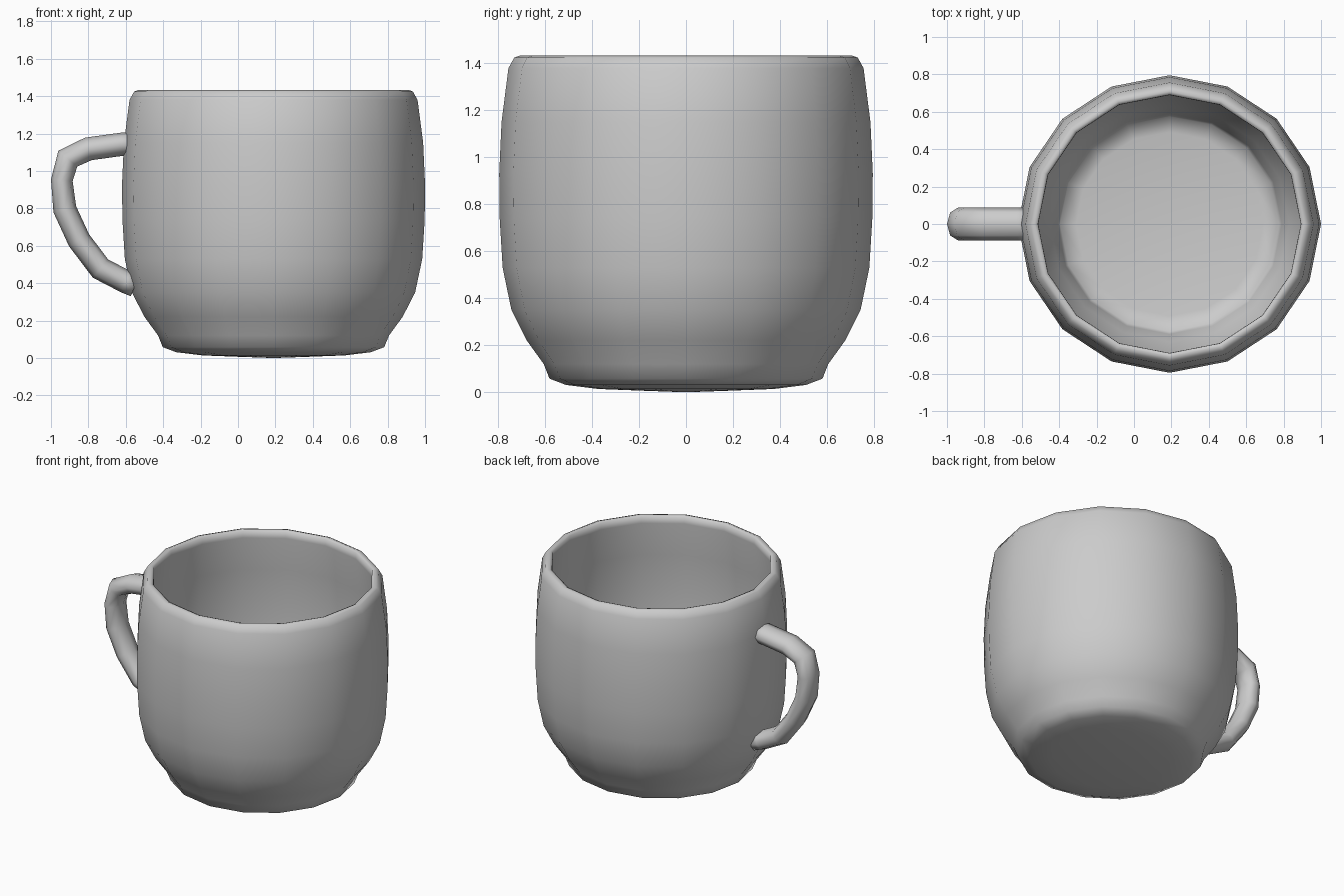
import bpy, bmesh
from math import cos, sin, pi
from mathutils import Vector

if "Cube" in bpy.data.objects:
    bpy.data.objects.remove(bpy.data.objects["Cube"])


def finish(bm, name):
    bmesh.ops.recalc_face_normals(bm, faces=bm.faces)
    for f in bm.faces:
        f.smooth = True
    mesh = bpy.data.meshes.new(name)
    bm.to_mesh(mesh)
    bm.free()
    obj = bpy.data.objects.new(name, mesh)
    bpy.context.collection.objects.link(obj)
    return obj


def skin(bm, rings):
    # Bridge consecutive vertex rings with quads
    n = len(rings[0])
    for a, b in zip(rings, rings[1:]):
        for i in range(n):
            j = (i + 1) % n
            bm.faces.new((a[i], a[j], b[j], b[i]))


def fan(bm, ring, point):
    c = bm.verts.new(point)
    for i in range(len(ring)):
        bm.faces.new((ring[i], ring[(i + 1) % len(ring)], c))


# Cup body: 16-sided lathe from the underside, over the rim, to the inner floor
CX, SIDES, DEPTH = 0.19, 16, 0.982
profile = [
    (0.20, 0.007), (0.38, 0.014), (0.52, 0.031), (0.592, 0.058), (0.617, 0.12),
    (0.69, 0.22), (0.757, 0.35), (0.795, 0.53), (0.808, 0.74), (0.81, 0.93),
    (0.80, 1.15), (0.77, 1.38), (0.745, 1.425), (0.722, 1.433), (0.703, 1.425),
    (0.702, 1.38), (0.728, 1.15), (0.743, 0.93), (0.742, 0.74), (0.733, 0.53),
    (0.70, 0.36), (0.64, 0.24), (0.60, 0.14), (0.585, 0.09), (0.50, 0.075),
]
bm = bmesh.new()
rings = [[bm.verts.new((CX + r * cos(2 * pi * i / SIDES),
                        r * DEPTH * sin(2 * pi * i / SIDES), z))
          for i in range(SIDES)] for r, z in profile]
skin(bm, rings)
fan(bm, rings[0], (CX, 0, 0.0))
fan(bm, rings[-1], (CX, 0, 0.062))
finish(bm, "cup_body")

# Handle: oval 8-sided section swept along a path, ends sunk into the wall
path = [Vector((x, 0, z)) for x, z in [
    (-0.55, 1.15), (-0.62, 1.143), (-0.80, 1.118), (-0.91, 1.066),
    (-0.942, 0.95), (-0.926, 0.795), (-0.85, 0.63), (-0.735, 0.478),
    (-0.60, 0.408), (-0.55, 0.388)]]
bm = bmesh.new()
rings = []
for k, p in enumerate(path):
    d_in = (p - path[max(k - 1, 0)]).normalized()
    d_out = (path[min(k + 1, len(path) - 1)] - p).normalized()
    t = (d_in + d_out).normalized()
    half = 0.062 / max(t.dot(d_in), t.dot(d_out)) if 0 < k < len(path) - 1 else 0.062
    half = min(half, 0.066)
    if k == 4:
        half = 0.058
    side = Vector((t.z, 0, -t.x))
    rings.append([bm.verts.new(p + side * half * cos(a * pi / 4)
                               + Vector((0, 0.087 * sin(a * pi / 4), 0)))
                  for a in range(8)])
skin(bm, rings)
bm.faces.new(rings[0])
bm.faces.new(rings[-1])
finish(bm, "handle")
